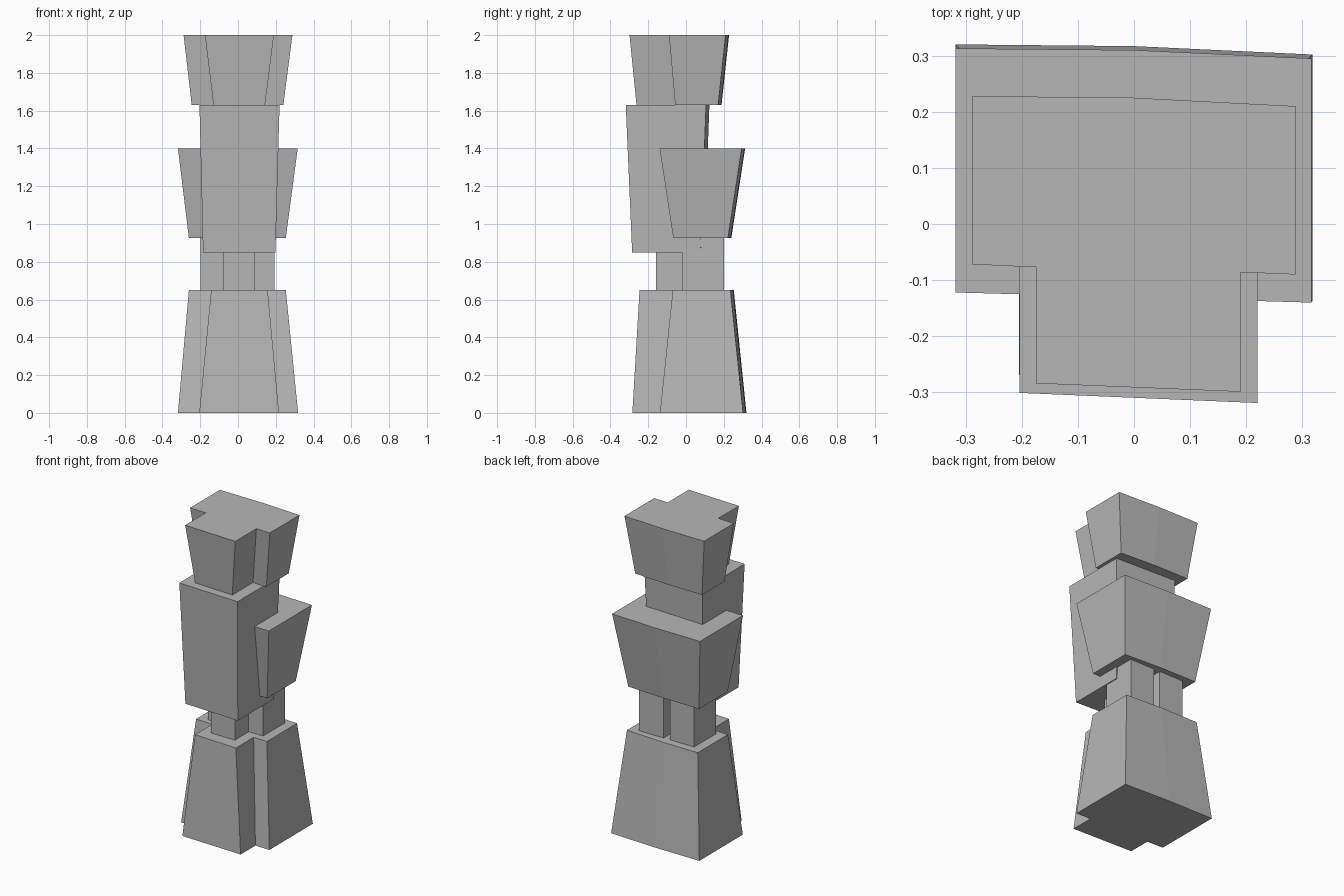
import bpy
import bmesh

cube = bpy.data.objects.get("Cube")
if cube:
    bpy.data.objects.remove(cube, do_unlink=True)

# Single stone colour
COLOUR = (0.47, 0.47, 0.47, 1.0)
stone = bpy.data.materials.new("grey stone")
stone.use_nodes = True
stone.diffuse_color = COLOUR
stone.node_tree.nodes["Principled BSDF"].inputs["Base Color"].default_value = COLOUR

SKEW = 0.018  # the left end of each block leans forward a little


def box(left, right, front, back, skew=SKEW):
    """Four-sided outline, counter-clockwise from the front right corner."""
    return [(left, front + skew), (right, front), (right, back - skew), (left, back)]


def bent_box(left, right, front, back):
    """Box outline whose back wall bends in the middle."""
    pts = box(left, right, front, back)
    return pts[:3] + [(0, back - 0.003)] + pts[3:]


def tee(left, right, step, back, stub_left, stub_right, front):
    """Bent box outline with a stub projecting from the front."""
    pts = bent_box(left, right, step, back)
    stub = [(stub_left, step + 0.013), (stub_left, front + 0.015),
            (stub_right, front), (stub_right, step + 0.004)]
    return pts[:1] + stub + pts[1:]


def block(name, z0, z1, bottom, top):
    """Flat-sided solid lofted between two outlines."""
    bm = bmesh.new()
    low = [bm.verts.new((x, y, z0)) for x, y in bottom]
    high = [bm.verts.new((x, y, z1)) for x, y in top]
    n = len(low)
    bm.faces.new(low[::-1])
    bm.faces.new(high)
    for i in range(n):
        j = (i + 1) % n
        bm.faces.new((low[i], low[j], high[j], high[i]))
    bmesh.ops.recalc_face_normals(bm, faces=bm.faces)
    mesh = bpy.data.meshes.new(name)
    bm.to_mesh(mesh)
    bm.free()
    mesh.materials.append(stone)
    obj = bpy.data.objects.new(name, mesh)
    bpy.context.collection.objects.link(obj)
    return obj


# Flared base
block("base", 0, 0.65,
      tee(-0.318, 0.318, -0.138, 0.32, -0.205, 0.217, -0.284),
      tee(-0.26, 0.253, -0.07, 0.253, -0.142, 0.157, -0.246))

# Three short posts carrying the body
right_post = box(-0.198, -0.026, -0.02, 0.2, 0)
left_post = box(0.018, 0.192, -0.02, 0.2, 0)
front_post = box(-0.08, 0.09, -0.16, -0.02, 0)
block("right_post", 0.65, 0.925, right_post, right_post)
block("left_post", 0.65, 0.925, left_post, left_post)
block("front_post", 0.65, 0.85, front_post, front_post)

# Body and the wide block wrapped around its back
block("body", 0.85, 1.63,
      box(-0.185, 0.198, -0.285, 0.095),
      box(-0.204, 0.22, -0.319, 0.124))
block("shoulder_block", 0.925, 1.4,
      bent_box(-0.26, 0.253, -0.067, 0.24),
      bent_box(-0.318, 0.316, -0.14, 0.313))

# Flared head
block("head", 1.63, 2.0,
      tee(-0.245, 0.24, -0.057, 0.188, -0.13, 0.143, -0.262),
      tee(-0.288, 0.288, -0.09, 0.228, -0.175, 0.19, -0.299))
